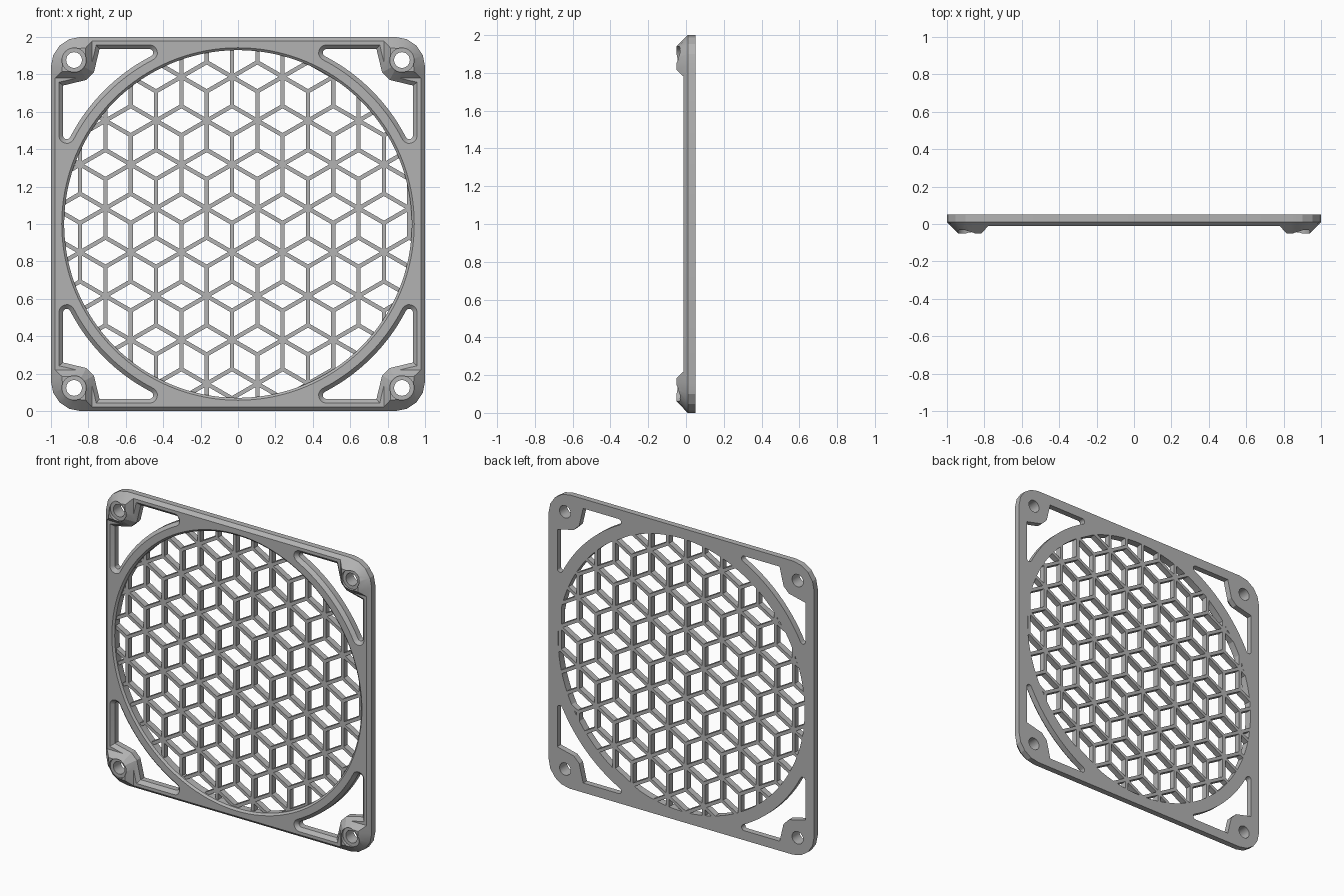
import bpy, bmesh
from math import sin, cos, radians, sqrt, atan2, degrees, pi
from mathutils import Vector, Matrix

if "Cube" in bpy.data.objects:
    bpy.data.objects.remove(bpy.data.objects["Cube"], do_unlink=True)

BACK, EDGE, FACE, BOSS = 0.05, 0.01, -0.012, -0.05   # depths along y
FAR = 0.1                                            # cutter overshoot

grey = bpy.data.materials.new("matte grey")
grey.use_nodes = True
grey.diffuse_color = (0.45, 0.45, 0.45, 1)
grey.node_tree.nodes["Principled BSDF"].inputs["Base Color"].default_value = (0.45, 0.45, 0.45, 1)


def arc(cx, cz, r, a0, a1, n):
    """Points on an arc, angles in degrees."""
    angles = [radians(a0 + (a1 - a0) * i / n) for i in range(n + 1)]
    return [(cx + r * cos(a), cz + r * sin(a)) for a in angles]


def circle(r, n, cx=0, cz=0):
    return arc(cx, cz, r, 0, 360, n)[:-1]


def offset(pts, d):
    """Grow a closed outline by d with mitred corners."""
    n = len(pts)
    area = sum(pts[i - 1][0] * pts[i][1] - pts[i][0] * pts[i - 1][1] for i in range(n))
    s = 1 if area > 0 else -1
    out = []
    for i in range(n):
        p, q, r = (Vector(pts[(i + k) % n]) for k in (-1, 0, 1))
        e, f = (q - p).normalized(), (r - q).normalized()
        m, k = Vector((e.y, -e.x)) * s, Vector((f.y, -f.x)) * s
        out.append(tuple(q + (m + k) * d / (1 + m.dot(k))))
    return out


def finish(bm, name):
    bmesh.ops.recalc_face_normals(bm, faces=bm.faces)
    mesh = bpy.data.meshes.new(name)
    bm.to_mesh(mesh)
    bm.free()
    mesh.materials.append(grey)
    ob = bpy.data.objects.new(name, mesh)
    bpy.context.collection.objects.link(ob)
    return ob


def loft(name, sections):
    """Solid through matching outlines, each given as (points, y)."""
    bm = bmesh.new()
    rings = [[bm.verts.new((x, y, z + 1)) for x, z in pts] for pts, y in sections]
    for a, b in zip(rings, rings[1:]):
        for i in range(len(a)):
            bm.faces.new((a[i - 1], a[i], b[i], b[i - 1]))
    bm.faces.new(rings[0])
    bm.faces.new(rings[-1])
    return finish(bm, name)


def activate(ob):
    bpy.ops.object.select_all(action="DESELECT")
    ob.select_set(True)
    bpy.context.view_layer.objects.active = ob


def cut(target, cutter):
    mod = target.modifiers.new("cut", "BOOLEAN")
    mod.operation, mod.solver, mod.object = "DIFFERENCE", "EXACT", cutter
    activate(target)
    bpy.ops.object.modifier_apply(modifier=mod.name)
    bpy.data.objects.remove(cutter, do_unlink=True)


# Square plate with rounded corners and a 45 degree front chamfer
outline = []
for k, (sx, sz) in enumerate([(1, 1), (-1, 1), (-1, -1), (1, -1)]):
    outline += arc(sx * 0.84, sz * 0.84, 0.16, 90 * k, 90 * k + 90, 4)
frame = loft("frame", [(outline, BACK), (outline, EDGE),
                       (offset(outline, BOSS - EDGE), BOSS)])

# Lower the front face everywhere except at the corner bosses
t, w = 0.78, 1.1
cross = [(w, -t), (w, t), (t, t), (t, w), (-t, w), (-t, t),
         (-w, t), (-w, -t), (-t, -t), (-t, -w), (t, -w), (t, -t)]
cut(frame, loft("cutter", [(cross, FACE), (offset(cross, 0.035), BOSS),
                           (offset(cross, 0.035), -FAR)]))

# Corner window outline: boss side, rounded tip, then the ring side
ring_r, wall, tip = 1.01, 0.935, 0.02
tx = wall - tip
tz = sqrt((ring_r + tip) ** 2 - tx ** 2)
a = degrees(atan2(tz, tx))
half = [(0.81, 0.77), (wall, 0.74)] + arc(tx, tz, tip, 0, a - 180, 6)
half += arc(0, 0, ring_r, a, 45, 10)[1:]
window = half + [(z, x) for x, z in reversed(half[:-1])]

for sx in (-1, 1):
    for sz in (-1, 1):
        pts = [(sx * x, sz * z) for x, z in window]
        rise = EDGE - BOSS + 0.01
        cut(frame, loft("cutter", [(pts, FAR), (pts, EDGE),
                                   (offset(pts, rise), EDGE - rise)]))
        # Screw hole with a counterbore
        hole, bore = (circle(r, 32, sx * 0.876, sz * 0.876) for r in (0.042, 0.065))
        cut(frame, loft("cutter", [(hole, FAR), (hole, -0.03), (bore, -0.03), (bore, -FAR)]))

# Large round opening with a small front bevel
inner, outer = circle(0.929, 128), circle(0.942, 128)
cut(frame, loft("cutter", [(inner, FAR), (inner, 0.0), (outer, FACE), (outer, -FAR)]))
activate(frame)
bpy.ops.object.shade_smooth_by_angle(angle=radians(20))

# Grille of rhombus cells: six bars meet at every star point
bar_len, bar_w, clip = 0.1562, 0.022, 0.945
step_x, step_z = bar_len * sqrt(3), bar_len * 1.5
bm = bmesh.new()
for row in range(-7, 8):
    for col in range(-6, 7):
        star = Vector((-0.032 + (col + (row % 2) / 2) * step_x, 0.318 + row * step_z))
        for k in range(6):
            ang = pi / 6 + k * pi / 3
            d = Vector((cos(ang), sin(ang)))
            # Trim each bar where it meets the ring
            b = star.dot(d)
            disc = b * b - star.length_squared + clip ** 2
            if disc <= 0:
                continue
            lo, hi = max(0, -b - sqrt(disc)), min(bar_len, -b + sqrt(disc))
            if hi - lo < 0.005:
                continue
            mid = star + d * (lo + hi) / 2
            bmesh.ops.create_cube(bm, size=1, matrix=(
                Matrix.Translation((mid.x, (EDGE + BACK) / 2, mid.y + 1))
                @ Matrix.Rotation(-ang, 4, "Y")
                @ Matrix.Diagonal((hi - lo + 0.006, BACK - EDGE, bar_w, 1))))
finish(bm, "grille")
